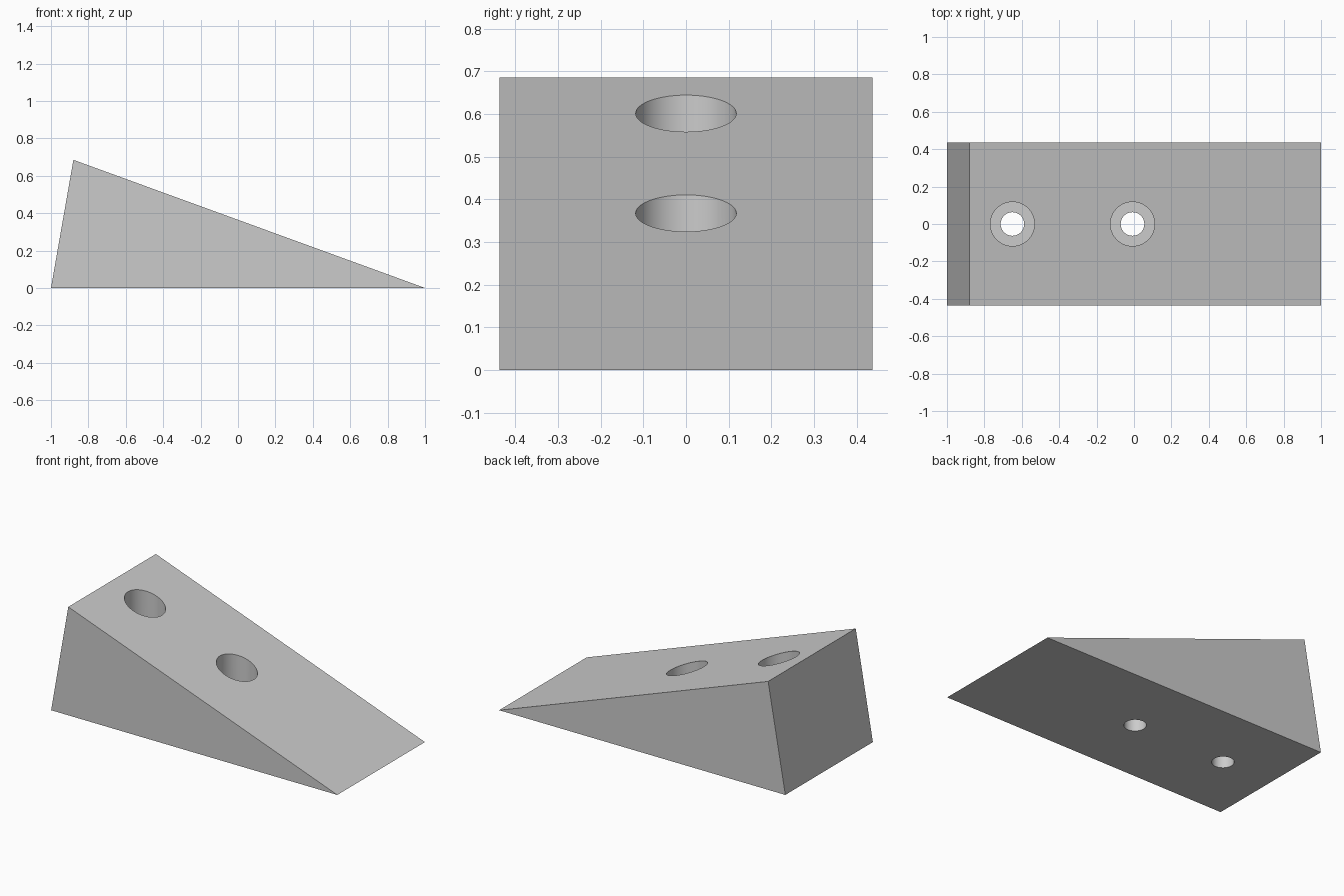
import bpy, bmesh, math

cube = bpy.data.objects.get("Cube")
if cube:
    bpy.data.objects.remove(cube, do_unlink=True)

HALF_WIDTH = 0.437
PROFILE = [(-1.0, 0.0), (1.0, 0.0), (-0.88, 0.685)]
HOLE_X = (-0.65, -0.008)
BORE_R, HEAD_R, LEDGE_Z = 0.063, 0.118, 0.12

grey = bpy.data.materials.new("plain grey")
grey.use_nodes = True
COLOUR = (0.6, 0.6, 0.6, 1)
grey.diffuse_color = COLOUR
grey.node_tree.nodes["Principled BSDF"].inputs["Base Color"].default_value = COLOUR


def make_object(name, bm):
    bmesh.ops.recalc_face_normals(bm, faces=bm.faces)
    mesh = bpy.data.meshes.new(name)
    bm.to_mesh(mesh)
    bm.free()
    mesh.materials.append(grey)
    obj = bpy.data.objects.new(name, mesh)
    bpy.context.collection.objects.link(obj)
    return obj


# Wedge body: triangular profile extruded across the width
bm = bmesh.new()
side = bm.faces.new([bm.verts.new((x, -HALF_WIDTH, z)) for x, z in PROFILE])
extruded = bmesh.ops.extrude_face_region(bm, geom=[side])["geom"]
bmesh.ops.translate(bm, vec=(0, 2 * HALF_WIDTH, 0),
                    verts=[v for v in extruded if isinstance(v, bmesh.types.BMVert)])
wedge = make_object("wedge_body", bm)


# Stepped screw hole: narrow bore below, wide head recess above
def screw_hole_cutter(x):
    bm = bmesh.new()
    path = [(0, -0.1), (BORE_R, -0.1), (BORE_R, LEDGE_Z),
            (HEAD_R, LEDGE_Z), (HEAD_R, 1.0), (0, 1.0)]
    verts = [bm.verts.new((x + r, 0, z)) for r, z in path]
    edges = [bm.edges.new(pair) for pair in zip(verts, verts[1:])]
    bmesh.ops.spin(bm, geom=verts + edges, cent=(x, 0, 0), axis=(0, 0, 1),
                   angle=math.tau, steps=64)
    bmesh.ops.remove_doubles(bm, verts=bm.verts, dist=0.0001)
    cutter = make_object("screw_hole_cutter", bm)
    cutter.hide_render = True
    return cutter


bpy.ops.object.select_all(action="DESELECT")
wedge.select_set(True)
bpy.context.view_layer.objects.active = wedge
for x in HOLE_X:
    cutter = screw_hole_cutter(x)
    cut = wedge.modifiers.new("screw hole", "BOOLEAN")
    cut.operation = "DIFFERENCE"
    cut.solver = "EXACT"
    cut.object = cutter
    bpy.ops.object.modifier_apply(modifier=cut.name)
    bpy.data.objects.remove(cutter, do_unlink=True)

# Smooth hole walls, crisp edges
bpy.ops.object.shade_smooth_by_angle(angle=math.radians(20))
